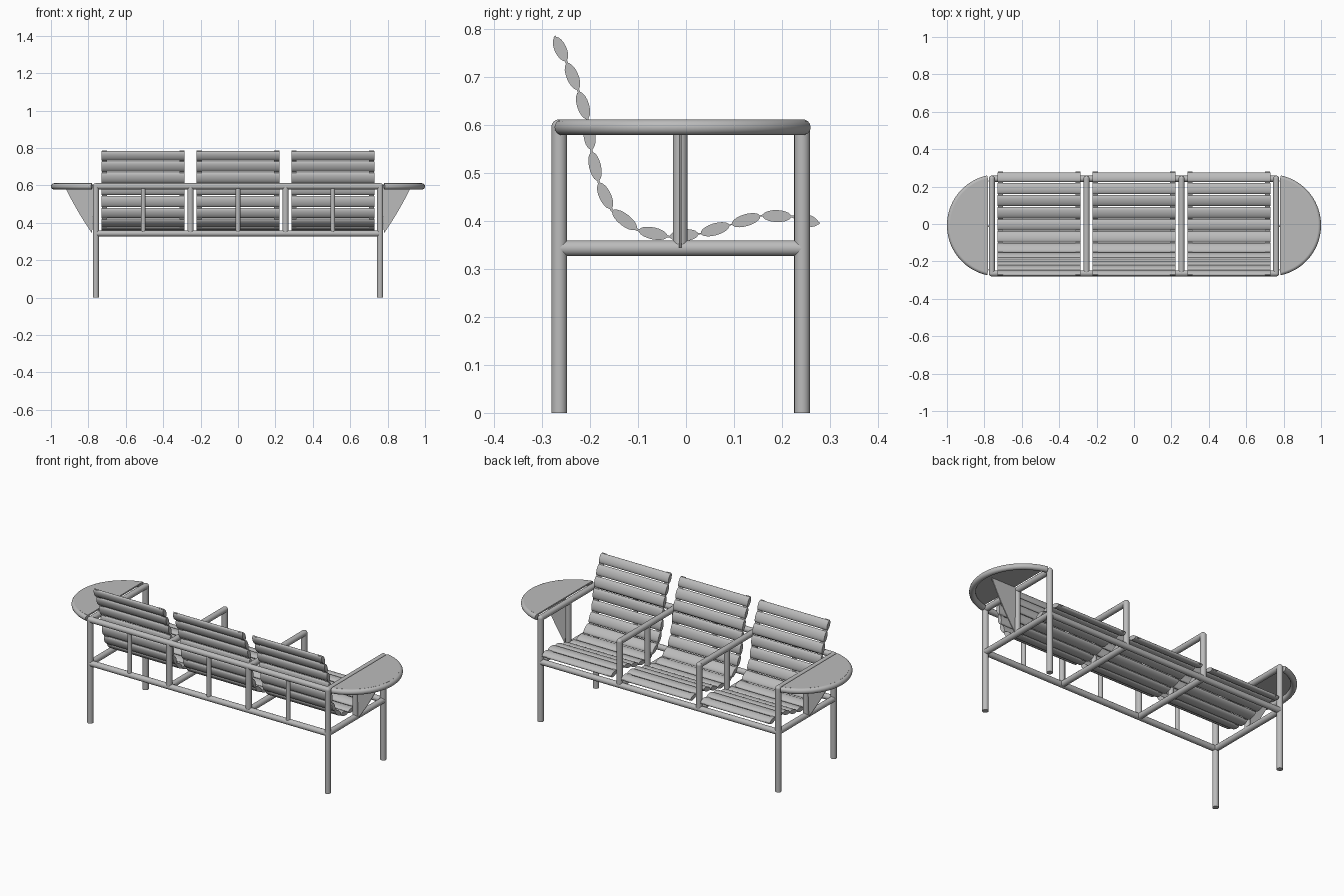
import bpy, bmesh, math
from mathutils import Vector

cube = bpy.data.objects.get("Cube")
if cube:
    bpy.data.objects.remove(cube, do_unlink=True)

grey = bpy.data.materials.new("satin grey")
grey.use_nodes = True
colour = (0.5, 0.5, 0.5, 1)
grey.diffuse_color = colour
grey.node_tree.nodes["Principled BSDF"].inputs["Base Color"].default_value = colour

R = 0.0165                      # frame tube radius
BACK, FRONT, MID = -0.264, 0.242, -0.012
LOW, HIGH = 0.343, 0.595
END, INNER = 0.76, 0.254


def finish(name, bm):
    bmesh.ops.recalc_face_normals(bm, faces=bm.faces)
    mesh = bpy.data.meshes.new(name)
    bm.to_mesh(mesh)
    bm.free()
    mesh.materials.append(grey)
    obj = bpy.data.objects.new(name, mesh)
    bpy.context.collection.objects.link(obj)
    bpy.ops.object.select_all(action='DESELECT')
    obj.select_set(True)
    bpy.context.view_layer.objects.active = obj
    bpy.ops.object.shade_smooth_by_angle(angle=math.radians(40))
    return obj


def tube(name, a, b, r=R):
    a, b = Vector(a), Vector(b)
    bm = bmesh.new()
    bmesh.ops.create_cone(bm, cap_ends=True, segments=20, radius1=r, radius2=r,
                          depth=(b - a).length)
    bm.transform((b - a).to_track_quat('Z', 'Y').to_matrix().to_4x4())
    bmesh.ops.translate(bm, verts=bm.verts, vec=(a + b) / 2)
    return finish(name, bm)


def extrude(name, outline, shift):
    """Solid from a closed outline of 3D points pushed along a vector."""
    bm = bmesh.new()
    face = bm.faces.new([bm.verts.new(p) for p in outline])
    geo = bmesh.ops.extrude_face_region(bm, geom=[face])["geom"]
    bmesh.ops.translate(bm, vec=shift,
                        verts=[v for v in geo if isinstance(v, bmesh.types.BMVert)])
    return finish(name, bm)


def ball(name, p):
    bm = bmesh.new()
    bmesh.ops.create_uvsphere(bm, u_segments=20, v_segments=12, radius=R)
    bmesh.ops.translate(bm, verts=bm.verts, vec=p)
    finish(name, bm)


# Long rails
for name, y, z in (("back_top_rail", BACK, HIGH), ("back_low_rail", BACK, LOW),
                   ("front_low_rail", FRONT, LOW)):
    tube(name, (-END, y, z), (END, y, z))

# Four side frames: armrest, cross rail and posts; the outer two reach the floor
for x in (-END, -INNER, INNER, END):
    foot = 0 if abs(x) == END else LOW
    tube("armrest", (x, BACK, HIGH), (x, FRONT, HIGH))
    tube("cross_rail", (x, BACK, LOW), (x, FRONT, LOW))
    tube("arm_post", (x, MID, LOW), (x, MID, HIGH), 0.0155)
    for y in (BACK, FRONT):
        tube("leg" if foot == 0 else "upright", (x, y, foot), (x, y, HIGH))
        ball("corner_joint", (x, y, HIGH))

# Back posts behind each seat
for x in (-0.507, 0, 0.507):
    tube("back_post", (x, BACK, LOW), (x, BACK, HIGH), 0.0125)

# Seat profile: joints between slats, from the top of the back to the seat edge
path = [Vector(p) for p in (
    (-.274, .785), (-.249, .731), (-.224, .671), (-.205, .61), (-.197, .546),
    (-.182, .481), (-.155, .423), (-.101, .381), (-.036, .367), (.028, .373),
    (.093, .392), (.157, .411), (.222, .409), (.278, .394))]
HALF = 0.222
for cx in (-0.507, 0, 0.507):
    for a, b in zip(path, path[1:]):
        mid, along = (a + b) / 2, (b - a).normalized()
        across = Vector((-along.y, along.x))
        length = (b - a).length * 0.46
        ring = []
        for i in range(20):
            t = math.tau * i / 20
            p = mid + along * length * math.cos(t) + across * 0.0125 * math.sin(t)
            ring.append((cx - HALF, p.x, p.y))
        extrude("slat", ring, (2 * HALF, 0, 0))
    # Thin straps joining the slats at both ends
    up = [p + Vector((0.002, 0.002)) for p in path]
    down = [p - Vector((0.002, 0.002)) for p in reversed(path)]
    for x in (cx - HALF + 0.001, cx + HALF - 0.029):
        extrude("slat_strap", [(x, p.x, p.y) for p in up + down], (0.028, 0, 0))

# Side tables: round-edged top on a tubular rim, with a curved bracket below
RAD, CX = 0.273, 0.727
rim_r = RAD - R
start = math.acos((0.785 - CX) / RAD)
for side in (-1, 1):
    arc = [(-start + 2 * start * i / 40) for i in range(41)]
    top = [(side * (CX + rim_r * math.cos(t)), -0.007 + rim_r * math.sin(t), 0.603)
           for t in arc]
    extrude("table_top", top, (0, 0, 0.0085))
    bm = bmesh.new()
    rings = []
    for t in arc:
        ring = []
        for k in range(14):
            u = math.tau * k / 14
            d = rim_r + R * math.cos(u)
            ring.append(bm.verts.new((side * (CX + d * math.cos(t)),
                                      -0.007 + d * math.sin(t),
                                      HIGH + R * math.sin(u))))
        rings.append(ring)
    for r1, r2 in zip(rings, rings[1:]):
        for k in range(14):
            bm.faces.new((r1[k], r1[k - 1], r2[k - 1], r2[k]))
    bm.faces.new(rings[0])
    bm.faces.new(rings[-1])
    finish("table_rim", bm)
    curve = []
    for i in range(13):
        s = i / 12
        curve.append((side * (0.93 - 0.15 * s - 0.03 * s * (s - 1)), MID - 0.003,
                      0.603 - 0.26 * s))
    extrude("table_bracket", curve + [(side * 0.77, MID - 0.003, 0.603)], (0, 0.006, 0))
